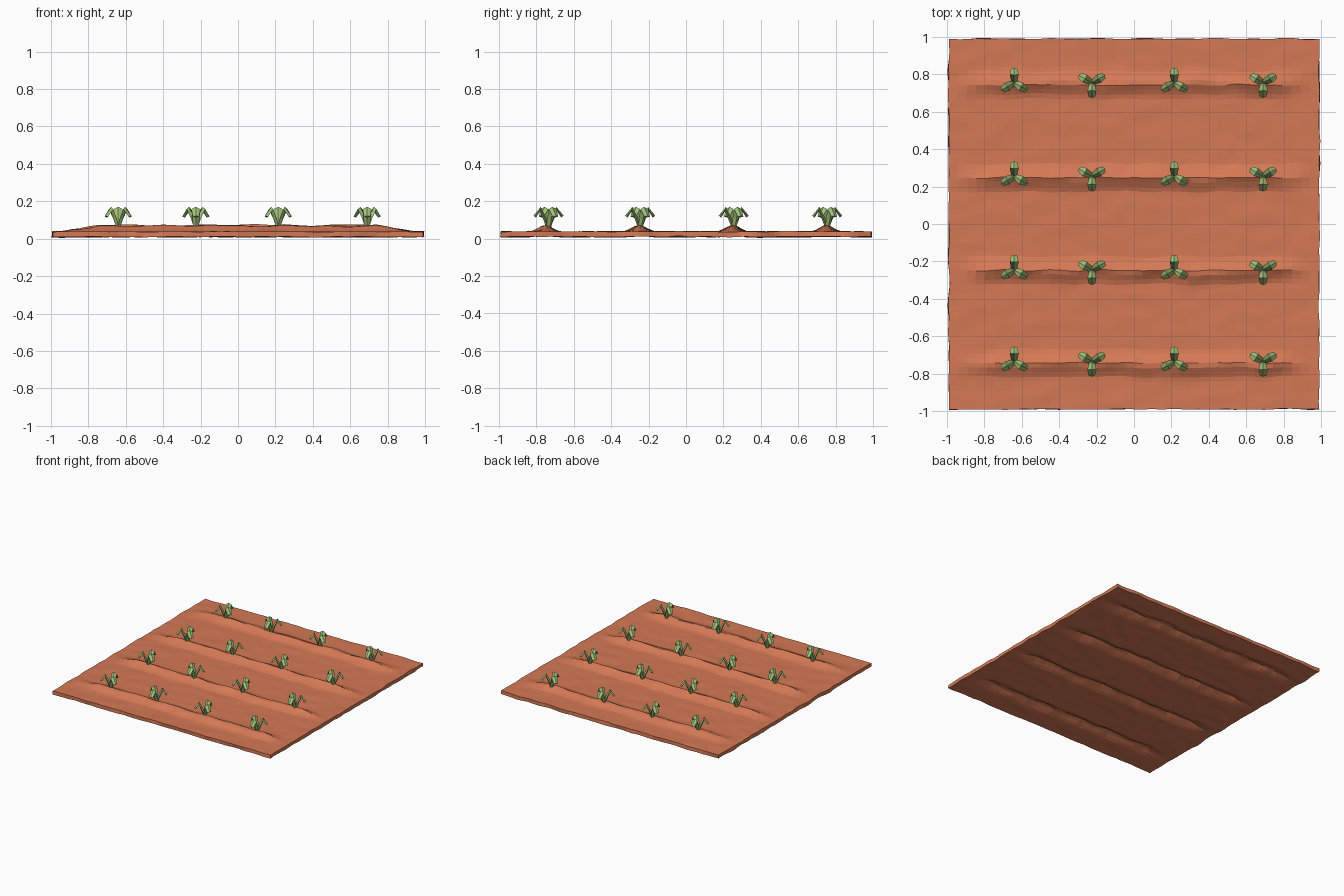
import bpy, bmesh, math, random
from mathutils import Vector, noise

if "Cube" in bpy.data.objects:
    bpy.data.objects.remove(bpy.data.objects["Cube"])

random.seed(4)
ROWS = [-0.75, -0.25, 0.25, 0.75]
COLS = [-0.64, -0.225, 0.215, 0.69]


def material(name, col):
    m = bpy.data.materials.new(name)
    m.diffuse_color = (*col, 1)
    m.use_nodes = True
    m.node_tree.nodes["Principled BSDF"].inputs["Base Color"].default_value = m.diffuse_color
    return m


def make(name, bm, mat):
    bmesh.ops.recalc_face_normals(bm, faces=bm.faces)
    me = bpy.data.meshes.new(name)
    bm.to_mesh(me)
    bm.free()
    me.materials.append(mat)
    ob = bpy.data.objects.new(name, me)
    bpy.context.collection.objects.link(ob)
    return ob


soil = material("terracotta soil", (0.66, 0.19, 0.09))
green = material("leaf green", (0.37, 0.55, 0.2))


# Soil height: lumpy flat ground with four tapering ridges
def height(x, y):
    z = 0.038 + 0.004 * noise.noise((x * 9, y * 12, 0.3))
    for i, r in enumerate(ROWS):
        wob = 0.015 * noise.noise((x * 4, i * 7.3, 1.0))
        d = abs(y - r - wob) / 0.075
        end = min(1, max(0, (0.95 - abs(x)) / 0.2))
        if d < 1:
            z += (0.036 + 0.008 * noise.noise((x * 6, i * 5.1, 4))) * end * (1 - d) ** 1.3
    return z


# Soil sheet: displaced grid, lower copy joined around the rim
NX, NY = 40, 80
bm = bmesh.new()
layers = []
for drop in (0, 0.028):
    grid = []
    for j in range(NY + 1):
        row = []
        for i in range(NX + 1):
            x, y = -0.99 + 1.98 * i / NX, -0.99 + 1.98 * j / NY
            jx = 0.01 * noise.noise((x * 8, y * 8, 5 + drop * 30))
            jy = 0.01 * noise.noise((x * 8, y * 8, 9 + drop * 30))
            z = height(x, y) - drop - (0.004 * noise.noise((x * 11, y * 11, 3)) if drop else 0)
            row.append(bm.verts.new((x + jx, y + jy, max(0, z))))
        grid.append(row)
    layers.append(grid)
    for j in range(NY):
        for i in range(NX):
            bm.faces.new((grid[j][i], grid[j][i + 1], grid[j + 1][i + 1], grid[j + 1][i]))
rims = []
for g in layers:
    rims.append(g[0][:-1] + [r[-1] for r in g[:-1]] + g[-1][:0:-1] + [r[0] for r in g[:0:-1]])
n = len(rims[0])
for k in range(n):
    bm.faces.new((rims[0][k], rims[0][(k + 1) % n], rims[1][(k + 1) % n], rims[1][k]))
make("soil_bed", bm, soil)


# One leaf: diamond section swept out and over into a drooping tip
PATH = [(0.004, 0.0, 0.013), (0.02, 0.05, 0.019), (0.044, 0.1, 0.024), (0.074, 0.06, 0.017)]


def leaf(bm, angle):
    out = Vector((math.cos(angle), math.sin(angle), 0))
    side = Vector((-out.y, out.x, 0))
    up = Vector((0, 0, 1))
    rings = []
    for k, (r, z, w) in enumerate(PATH):
        a, b = PATH[max(0, k - 1)], PATH[min(3, k + 1)]
        t = (out * (b[0] - a[0]) + up * (b[1] - a[1])).normalized()
        nrm = side.cross(t)
        c = out * r + up * z
        rings.append([bm.verts.new(c + o) for o in
                      (side * w, nrm * w * 0.5, -side * w, -nrm * w * 0.5)])
    for p, q in zip(rings, rings[1:]):
        for k in range(4):
            bm.faces.new((p[k], p[(k + 1) % 4], q[(k + 1) % 4], q[k]))
    bm.faces.new(rings[0])
    bm.faces.new(rings[-1])


# Sprouts: three leaves each, every other column turned round
for j, y in enumerate(ROWS):
    for i, x in enumerate(COLS):
        bm = bmesh.new()
        for k in range(3):
            leaf(bm, math.radians((90 if i % 2 == 0 else -90) + 120 * k))
        ob = make(f"sprout_{j + 1}_{i + 1}", bm, green)
        ob.location = (x, y + 0.005 + (0.01 if j == 0 else 0), 0.058)
